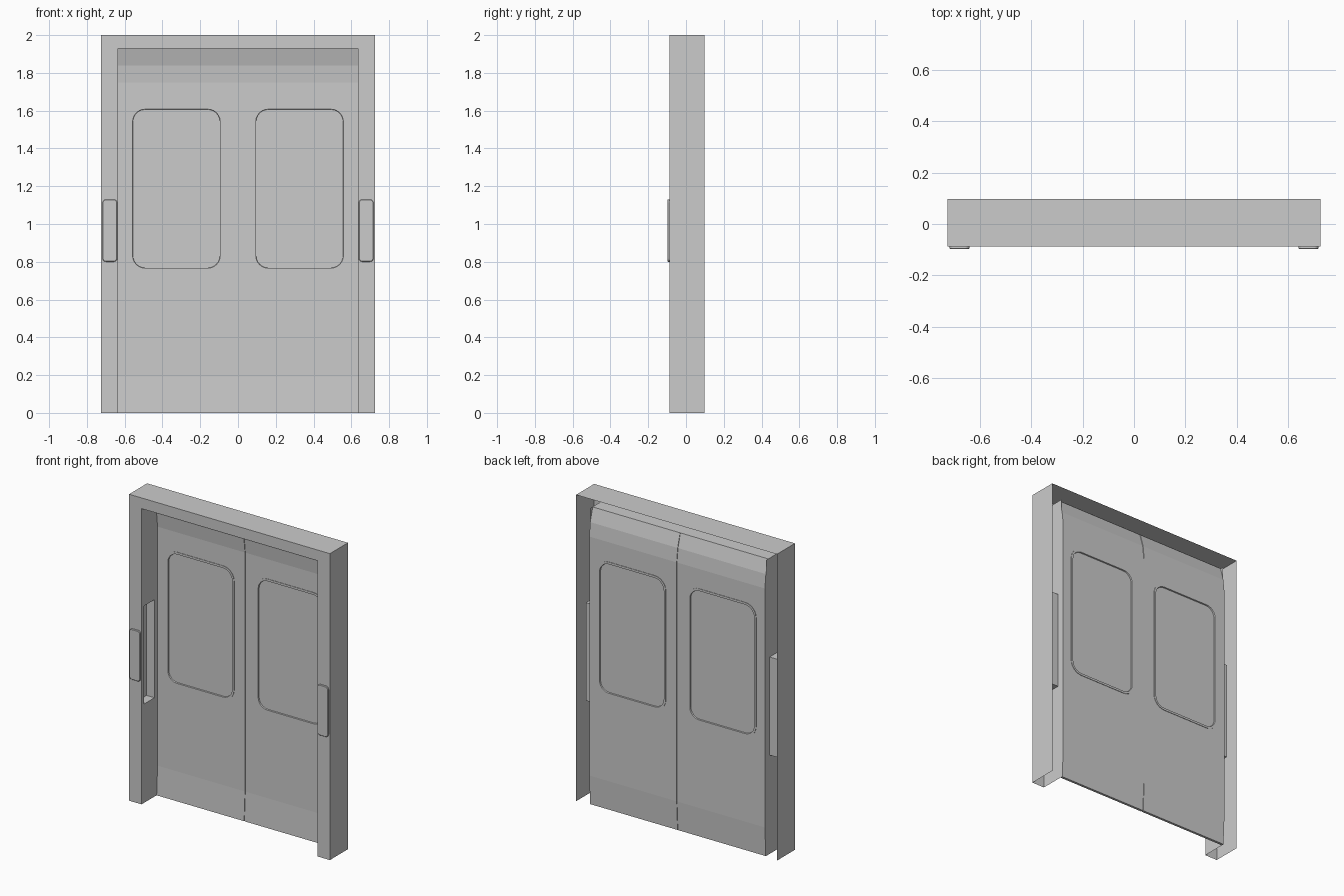
import bpy, bmesh, math

if "Cube" in bpy.data.objects:
    bpy.data.objects.remove(bpy.data.objects["Cube"])

FRONT, BACK = -0.088, 0.098      # wall depth range
OUT, INN = 0.725, 0.635          # frame outer / opening half widths
TOP, HEAD = 2.0, 1.93            # frame top / opening top


def finish(name, bm, mirror=True, recalc=True):
    bmesh.ops.remove_doubles(bm, verts=bm.verts, dist=1e-5)
    if recalc:
        bmesh.ops.recalc_face_normals(bm, faces=bm.faces)
    me = bpy.data.meshes.new(name)
    bm.to_mesh(me)
    bm.free()
    ob = bpy.data.objects.new(name, me)
    bpy.context.collection.objects.link(ob)
    if mirror:
        ob.modifiers.new("mirror", 'MIRROR')
    return ob


def quad(bm, *pts):
    return bm.faces.new([bm.verts.new(p) for p in pts])


def rounded(x0, x1, z0, z1, r, seg=6):
    """Rounded rectangle outline as (x, z) points."""
    pts = []
    for cx, cz, a0 in ((x1 - r, z1 - r, 0), (x0 + r, z1 - r, 90),
                       (x0 + r, z0 + r, 180), (x1 - r, z0 + r, 270)):
        for i in range(seg + 1):
            a = math.radians(a0 + 90 * i / seg)
            pts.append((cx + r * math.cos(a), cz + r * math.sin(a)))
    return pts


def loft(bm, rect, rings):
    """Skin rings of (inset, y, corner radius) around a rectangle; caps both ends."""
    x0, x1, z0, z1 = rect
    loops = [[bm.verts.new((x, y, z)) for x, z in
              rounded(x0 + d, x1 - d, z0 + d, z1 - d, r)] for d, y, r in rings]
    for a, b in zip(loops, loops[1:]):
        n = len(a)
        for i in range(n):
            j = (i + 1) % n
            bm.faces.new((a[i], a[j], b[j], b[i]))
    bm.faces.new(loops[0])
    bm.faces.new(loops[-1])


# Door side profile: (y of inner face, z)
PROFILE = [(0.067, 0), (0.076, 0.19), (0.076, 1.75), (0.066, 1.84), (0.040, HEAD)]


def door_slab(bm, x0, x1, d0, d1):
    side = [(y + d0, z) for y, z in PROFILE] + [(y + d1, z) for y, z in reversed(PROFILE)]
    a = [bm.verts.new((x0, y, z)) for y, z in side]
    b = [bm.verts.new((x1, y, z)) for y, z in side]
    n = len(side)
    for i in range(n):
        j = (i + 1) % n
        bm.faces.new((a[i], a[j], b[j], b[i]))
    bm.faces.new(a)
    bm.faces.new(b)


# Door frame: sheet shell swept up the post and across the header
bm = bmesh.new()
section = [(OUT, TOP, BACK), (OUT, TOP, FRONT), (INN, HEAD, FRONT)]
for (xa, za, ya), (xb, zb, yb) in zip(section, section[1:]):
    quad(bm, (xa, ya, 0), (xb, yb, 0), (xb, yb, zb), (xa, ya, za))
    quad(bm, (xa, ya, za), (xb, yb, zb), (0, yb, zb), (0, ya, za))
# Header soffit
quad(bm, (INN, FRONT, HEAD), (INN, 0.058, HEAD), (0, 0.058, HEAD), (0, FRONT, HEAD))
# Side reveal with a recessed pocket
ys, zs = [FRONT, -0.065, 0.045, 0.078], [0, 0.645, 1.285, HEAD]
deep = 0.692
for i in range(3):
    for k in range(3):
        y0, y1, z0, z1 = ys[i], ys[i + 1], zs[k], zs[k + 1]
        ring = [(y0, z0), (y1, z0), (y1, z1), (y0, z1)]
        if i == k == 1:
            quad(bm, *[(deep, y, z) for y, z in ring])
            for (ya, za), (yb, zb) in zip(ring, ring[1:] + ring[:1]):
                quad(bm, (INN, ya, za), (INN, yb, zb), (deep, yb, zb), (deep, ya, za))
        else:
            quad(bm, *[(INN, y, z) for y, z in ring])
finish("door_frame", bm)

# Control plates on the posts
bm = bmesh.new()
loft(bm, (0.64, 0.717, 0.8, 1.13), [(0, FRONT, 0.018), (0, FRONT - 0.007, 0.018),
                                    (0.003, FRONT - 0.01, 0.015)])
finish("post_plate", bm)

# Window opening cutter
WINDOW = (0.08, 0.572, 0.752, 1.622)
bm = bmesh.new()
loft(bm, WINDOW, [(0.003, 0.0, 0.077), (0.003, 0.15, 0.077)])
cutter = finish("window_cutter", bm, mirror=False)
cutter.hide_render = True
cutter.display_type = 'WIRE'

# Door leaves
bm = bmesh.new()
door_slab(bm, 0.003, 0.634, 0, 0.016)
leaf = finish("door_leaf", bm, mirror=False)
cut = leaf.modifiers.new("window", 'BOOLEAN')
cut.object, cut.operation, cut.solver = cutter, 'DIFFERENCE', 'EXACT'
leaf.modifiers.new("mirror", 'MIRROR')

# Window rim and pane, stepped on both faces
bm = bmesh.new()
loft(bm, WINDOW, [(0.016, 0.081, 0.064), (0.014, 0.073, 0.066), (0.0, 0.073, 0.08),
                  (0.0, 0.095, 0.08), (0.014, 0.095, 0.066), (0.016, 0.087, 0.064)])
finish("window", bm)

# Rubber seal filling the gap between the leaves
bm = bmesh.new()
door_slab(bm, -0.004, 0.004, 0.004, 0.012)
finish("centre_seal", bm, mirror=False)
